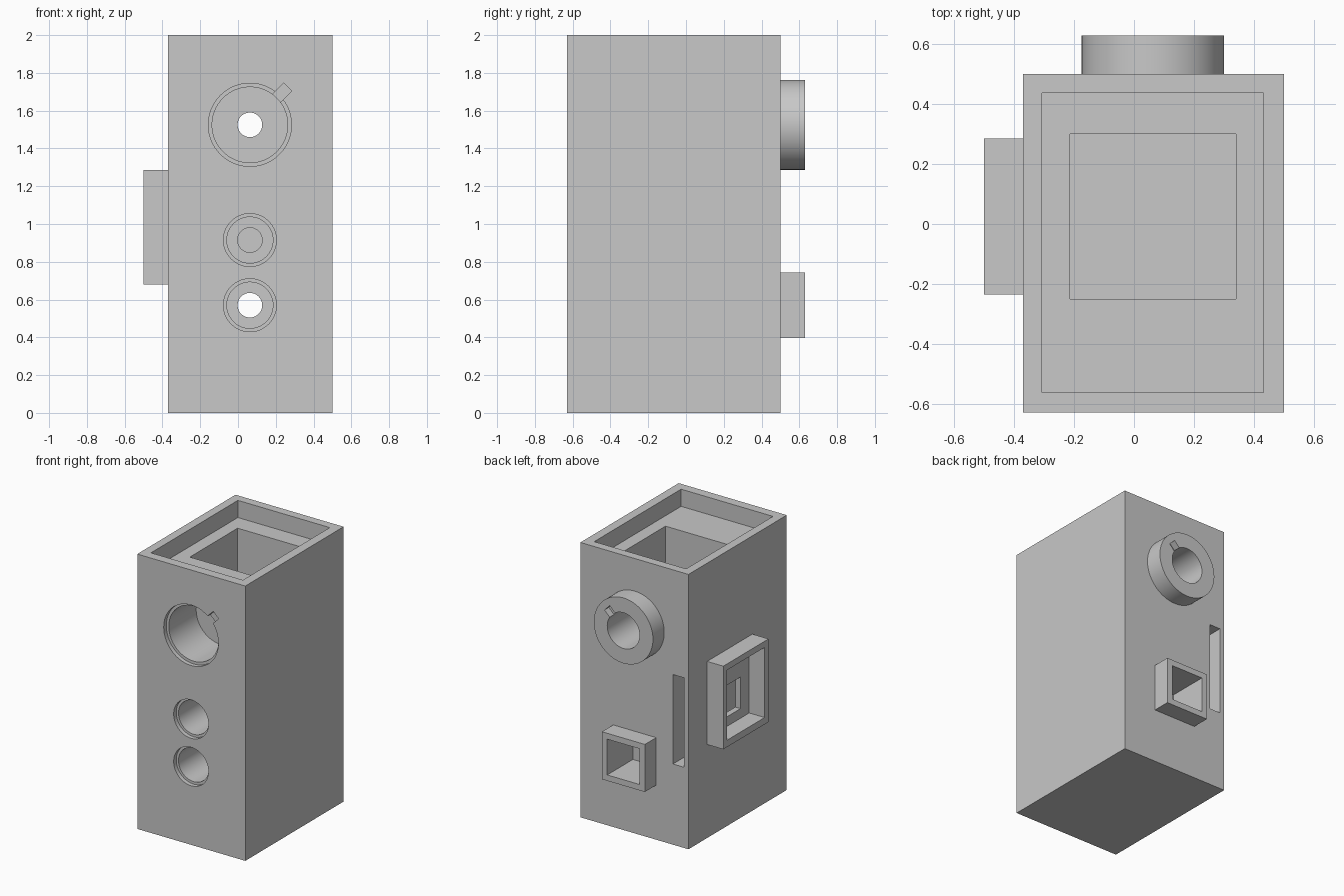
import bpy
import bmesh
import math
from mathutils import Matrix

cube = bpy.data.objects.get("Cube")
if cube:
    bpy.data.objects.remove(cube, do_unlink=True)

grey = bpy.data.materials.new("plain grey")
grey.use_nodes = True
colour = (0.58, 0.58, 0.58, 1)
grey.diffuse_color = colour
grey.node_tree.nodes["Principled BSDF"].inputs["Base Color"].default_value = colour


def make_object(name, bm):
    bmesh.ops.recalc_face_normals(bm, faces=bm.faces)
    mesh = bpy.data.meshes.new(name)
    bm.to_mesh(mesh)
    bm.free()
    mesh.materials.append(grey)
    obj = bpy.data.objects.new(name, mesh)
    bpy.context.collection.objects.link(obj)
    return obj


def box(name, x, y, z, turn=None):
    """Box from (low, high) pairs, optionally transformed afterwards."""
    bm = bmesh.new()
    size = [b - a for a, b in (x, y, z)]
    middle = [(a + b) / 2 for a, b in (x, y, z)]
    matrix = Matrix.Translation(middle) @ Matrix.Diagonal((*size, 1))
    bmesh.ops.create_cube(bm, size=1, matrix=(turn or Matrix()) @ matrix)
    return make_object(name, bm)


def cylinder(name, radius, y, z):
    """Cylinder lying along y on the optical axis plane."""
    bm = bmesh.new()
    matrix = (Matrix.Translation((AXIS, (y[0] + y[1]) / 2, z))
              @ Matrix.Rotation(math.pi / 2, 4, 'X'))
    bmesh.ops.create_cone(bm, cap_ends=True, segments=96, radius1=radius,
                          radius2=radius, depth=y[1] - y[0], matrix=matrix)
    return make_object(name, bm)


def notch(name, inner, outer, y):
    """Key slot leaving the upper bore diagonally."""
    turn = (Matrix.Translation((AXIS, 0, UPPER))
            @ Matrix.Rotation(-math.pi / 4, 4, 'Y'))
    return box(name, (inner, outer), y, (-0.03, 0.03), turn)


def around(centre, half):
    return (centre - half, centre + half)


AXIS = 0.063
UPPER, MIDDLE, LOWER = 1.525, 0.915, 0.57
FRONT, BACK, REAR = -0.63, 0.5, 0.63
WINDOW_Y = 0.025

housing = box("housing", (-0.37, 0.5), (FRONT, BACK), (0, 2))

# Collars standing on the back and side
added = [
    cylinder("round_collar", 0.238, (0.45, REAR), UPPER),
    box("square_collar", around(AXIS, 0.173), (0.45, REAR), around(LOWER, 0.173)),
    box("window_frame", (-0.5, -0.355), around(WINDOW_Y, 0.26), (0.68, 1.285)),
]

# Stepped chamber open at the top
cutters = [
    box("lid_seat", (-0.307, 0.433), (-0.562, 0.437), (1.875, 2.1)),
    box("chamber", (-0.213, 0.34), (-0.25, 0.3), (0.29, 1.95)),
]

# Front sockets with a shallow lip and a pinhole into the chamber
for label, radius, lip, z in (("upper", 0.2, 0.22, UPPER),
                              ("middle", 0.122, 0.14, MIDDLE),
                              ("lower", 0.122, 0.14, LOWER)):
    end = 0.7 if label != "middle" else 0
    cutters += [
        cylinder(label + "_socket", radius, (-0.7, -0.285), z),
        cylinder(label + "_lip", lip, (-0.7, -0.6), z),
        cylinder(label + "_pinhole", 0.065, (-0.7, end), z),
    ]
cutters.append(notch("front_notch", 0.1, 0.283, (-0.7, -0.58)))

# Back bores
cutters += [
    cylinder("round_bore", 0.13, (0.335, 0.7), UPPER),
    notch("back_notch", 0.08, 0.185, (0.58, 0.7)),
    box("square_bore", around(AXIS, 0.13), (0.335, 0.7), around(LOWER, 0.13)),
]

# Side window and the narrow slot behind it
cutters += [
    box("window_recess", (-0.6, -0.376), around(WINDOW_Y, 0.215), (0.73, 1.24)),
    box("plate_slot", (-0.334, -0.245), (-0.3, 0.6), (0.587, 1.238)),
    box("window_opening", (-0.45, -0.1), around(WINDOW_Y, 0.115), around(MIDDLE, 0.115)),
]

for operation, tools in (('UNION', added), ('DIFFERENCE', cutters)):
    for tool in tools:
        tool.hide_render = True
        mod = housing.modifiers.new(tool.name, 'BOOLEAN')
        mod.operation = operation
        mod.solver = 'EXACT'
        mod.object = tool

# Bake the cuts and drop the helpers
bpy.context.view_layer.update()
graph = bpy.context.evaluated_depsgraph_get()
finished = bpy.data.meshes.new_from_object(housing.evaluated_get(graph))
housing.modifiers.clear()
housing.data = finished
for tool in added + cutters:
    bpy.data.objects.remove(tool, do_unlink=True)
finished.materials.clear()
finished.materials.append(grey)
for face in finished.polygons:
    face.material_index = 0

bpy.ops.object.select_all(action='DESELECT')
housing.select_set(True)
bpy.context.view_layer.objects.active = housing
bpy.ops.object.shade_smooth_by_angle(angle=math.radians(30))
